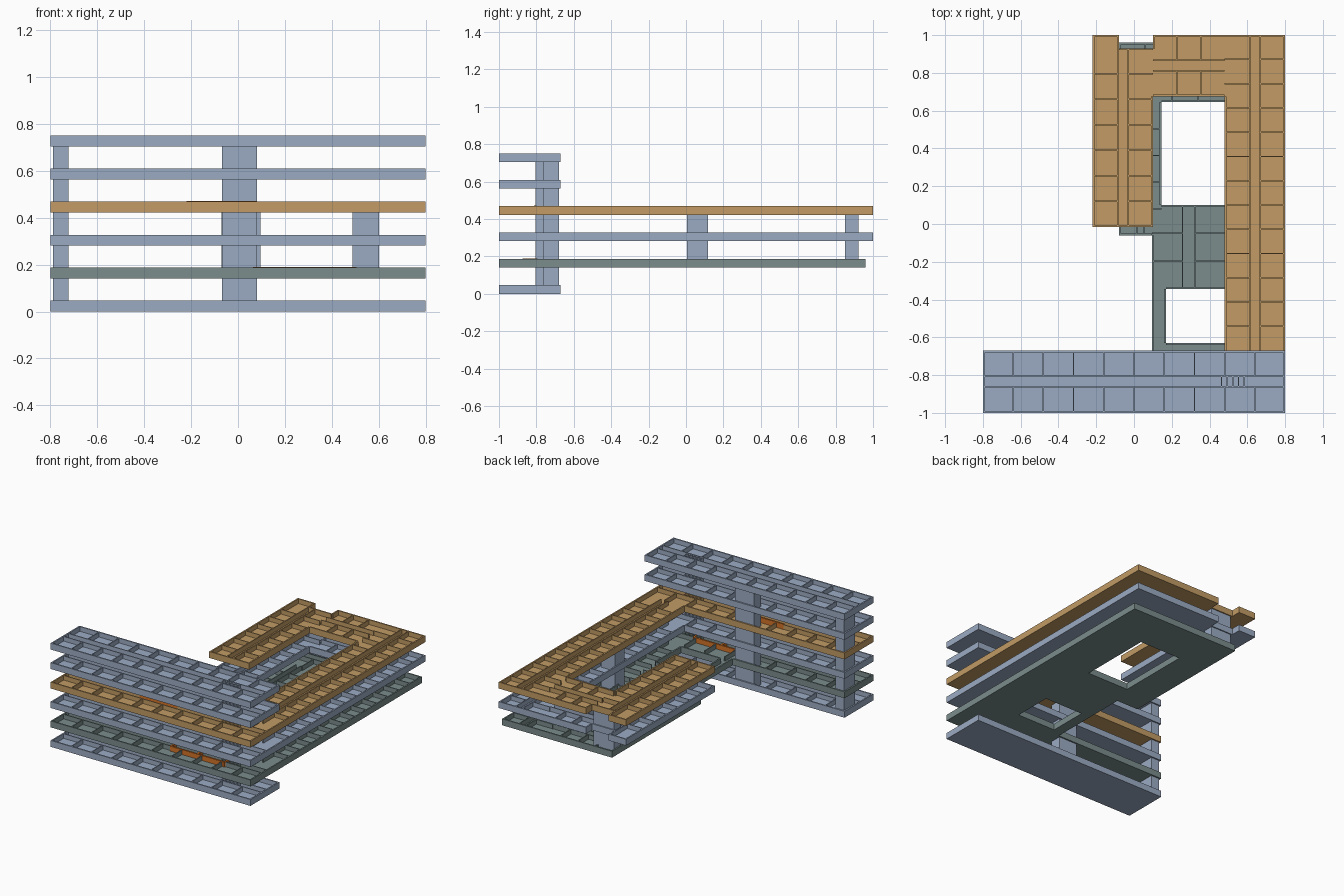
import bpy, bmesh
from mathutils import Matrix, Vector

cube = bpy.data.objects.get("Cube")
if cube:
    bpy.data.objects.remove(cube, do_unlink=True)


def material(name, rgb):
    m = bpy.data.materials.new(name)
    m.use_nodes = True
    m.diffuse_color = (*rgb, 1)
    m.node_tree.nodes["Principled BSDF"].inputs["Base Color"].default_value = (*rgb, 1)
    return m


BLUE = material("pale blue", (0.33, 0.41, 0.55))
TAN = material("tan", (0.54, 0.33, 0.13))
TEAL = material("grey teal", (0.20, 0.265, 0.265))
ORANGE = material("bright orange", (0.65, 0.17, 0.02))

H = 0.046      # height of a storey tray
SLAB = 0.012   # floor thickness
RIM = 0.010    # outer wall thickness
WALL = 0.007   # partition thickness


def box(bm, x0, x1, y0, y1, z0, z1):
    size = Vector((x1 - x0, y1 - y0, z1 - z0))
    mid = Vector((x0 + x1, y0 + y1, z0 + z1)) / 2
    bmesh.ops.create_cube(bm, size=1, matrix=Matrix.Translation(mid) @ Matrix.Diagonal((*size, 1)))


def finish(bm, name, mat):
    me = bpy.data.meshes.new(name)
    bm.to_mesh(me)
    bm.free()
    me.materials.append(mat)
    ob = bpy.data.objects.new(name, me)
    bpy.context.collection.objects.link(ob)
    return ob


def block(name, mat, *dims):
    bm = bmesh.new()
    box(bm, *dims)
    return finish(bm, name, mat)


def tray(bm, z, rects, holes):
    """Floor slab with an outer wall along every free edge of the plan."""
    every = rects + holes
    xs = sorted({v for r in every for v in r[:2]})
    ys = sorted({v for r in every for v in r[2:]})

    def inside(i, j):
        if not (0 <= i < len(xs) - 1 and 0 <= j < len(ys) - 1):
            return False
        cx, cy = (xs[i] + xs[i + 1]) / 2, (ys[j] + ys[j + 1]) / 2
        hit = lambda r: r[0] < cx < r[1] and r[2] < cy < r[3]
        return any(map(hit, rects)) and not any(map(hit, holes))

    for i in range(len(xs) - 1):
        for j in range(len(ys) - 1):
            if not inside(i, j):
                continue
            x0, x1, y0, y1 = xs[i], xs[i + 1], ys[j], ys[j + 1]
            box(bm, x0, x1, y0, y1, z, z + SLAB)
            top = z + H
            if not inside(i - 1, j):
                box(bm, x0, x0 + RIM, y0, y1, z, top)
            if not inside(i + 1, j):
                box(bm, x1 - RIM, x1, y0, y1, z, top)
            if not inside(i, j - 1):
                box(bm, x0, x1, y0, y0 + RIM, z, top)
            if not inside(i, j + 1):
                box(bm, x0, x1, y1 - RIM, y1, z, top)


def rooms(bm, z, x0, x1, y0, y1, along, n):
    """Two rows of n rooms either side of a corridor."""
    def wall(a0, a1, b0, b1):
        if along == 'x':
            box(bm, a0, a1, b0, b1, z + SLAB / 2, z + H - 0.001)
        else:
            box(bm, b0, b1, a0, a1, z + SLAB / 2, z + H - 0.001)
    a0, a1, b0, b1 = (x0, x1, y0, y1) if along == 'x' else (y0, y1, x0, x1)
    c0, c1 = b0 + (b1 - b0) * 0.42, b0 + (b1 - b0) * 0.59
    for c in (c0, c1):
        wall(a0, a1, c - WALL / 2, c + WALL / 2)
    for k in range(1, n):
        a = a0 + (a1 - a0) * k / n
        wall(a - WALL / 2, a + WALL / 2, b0, c0)
        wall(a - WALL / 2, a + WALL / 2, c1, b1)


# Plan outlines: x0, x1, y0, y1
FRONT = (-0.80, 0.80, -1.0, -0.67)
U_WINGS = [FRONT, (0.48, 0.80, -0.67, 1.0), (-0.22, 0.48, 0.675, 1.0),
           (-0.22, 0.10, -0.015, 0.675)]
U_HOLES = [(-0.08, 0.10, 0.93, 1.0)]
BASE = [FRONT, (0.095, 0.80, -0.67, -0.06), (-0.08, 0.80, -0.06, 0.96)]
BASE_HOLES = [(0.145, 0.48, 0.10, 0.645), (0.17, 0.48, -0.63, -0.345)]


def storey(name, z, mat, rects, holes, wings):
    bm = bmesh.new()
    tray(bm, z, rects, holes)
    rooms(bm, z, *FRONT, 'x', 10)
    # stair flights in the corridor
    for k in range(5):
        x = 0.46 + k * 0.03
        box(bm, x, x + WALL, -0.86, -0.80, z + SLAB / 2, z + H - 0.001)
    for w in wings:
        rooms(bm, z, *w)
    finish(bm, name, mat)


upper_wings = [(0.48, 0.80, -0.67, 1.0, 'y', 13),
               (0.10, 0.48, 0.675, 1.0, 'x', 3),
               (-0.22, 0.10, -0.015, 0.93, 'y', 7)]
base_wings = [(0.48, 0.80, -0.67, 0.96, 'y', 13),
              (0.095, 0.48, -0.345, 0.10, 'y', 3),
              (-0.08, 0.145, -0.06, 0.645, 'y', 5),
              (-0.08, 0.48, 0.645, 0.96, 'x', 4)]

# Storeys from the ground up
storey("ground_storey", 0.0, BLUE, [FRONT], [], [])
storey("wide_storey", 0.141, TEAL, BASE, BASE_HOLES, base_wings)
storey("lower_wing_storey", 0.281, BLUE, U_WINGS, U_HOLES, upper_wings)
storey("upper_wing_storey", 0.422, TAN, U_WINGS, U_HOLES, upper_wings)
storey("fifth_storey", 0.563, BLUE, [FRONT], [], [])
storey("top_storey", 0.704, BLUE, [FRONT], [], [])

# Lift and stair shafts
block("central_shaft", BLUE, -0.068, 0.082, -0.762, -0.68, 0.006, 0.708)
block("end_shaft", BLUE, -0.788, -0.722, -0.805, -0.68, 0.006, 0.708)
block("courtyard_shaft", BLUE, 0.488, 0.60, 0.005, 0.117, 0.15, 0.426)
block("rear_shaft", BLUE, -0.07, 0.095, 0.85, 0.922, 0.15, 0.426)

# Highlighted rooms on the wide storey
bm = bmesh.new()
X0, X1, Y0, Y1 = 0.07, 0.50, -0.868, -0.80
box(bm, X0, X1, Y0, Y1, 0.15, 0.157)
for y in (Y0, Y1):
    box(bm, X0, X1, y - 0.006, y + 0.006, 0.15, 0.189)
for x in (X0, 0.28, X1):
    box(bm, x - 0.006, x + 0.006, Y0, Y1, 0.15, 0.189)
finish(bm, "highlighted_rooms", ORANGE)

# Highlighted corridor wall on the upper wing storey
block("highlighted_wall", ORANGE, -0.22, 0.08, -0.812, -0.80, 0.43, 0.472)
